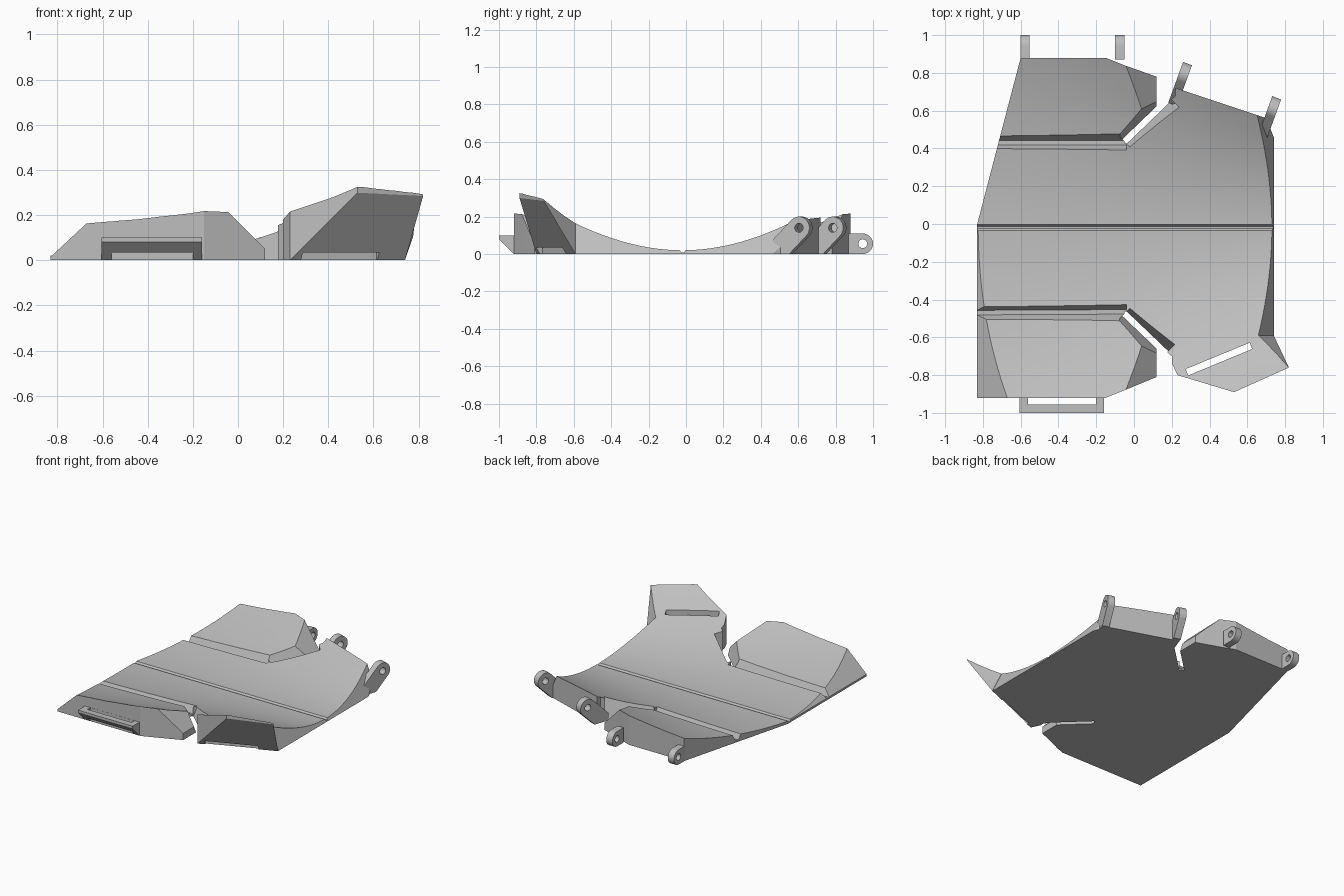
import bpy, bmesh, math
from mathutils import Vector, Matrix

if "Cube" in bpy.data.objects:
    bpy.data.objects.remove(bpy.data.objects["Cube"])

grey = bpy.data.materials.new("plain_grey")
grey.diffuse_color = (0.52, 0.52, 0.52, 1)
grey.use_nodes = True
grey.node_tree.nodes["Principled BSDF"].inputs["Base Color"].default_value = grey.diffuse_color


def add(name, bm):
    bmesh.ops.recalc_face_normals(bm, faces=bm.faces)
    me = bpy.data.meshes.new(name)
    bm.to_mesh(me)
    bm.free()
    me.materials.append(grey)
    ob = bpy.data.objects.new(name, me)
    bpy.context.collection.objects.link(ob)
    return ob


def hull(points):
    """Convex solid used as a cutter."""
    bm = bmesh.new()
    for p in points:
        bm.verts.new(p)
    bmesh.ops.convex_hull(bm, input=bm.verts)
    bmesh.ops.delete(bm, geom=[v for v in bm.verts if not v.link_faces], context='VERTS')
    return add("cutter", bm)


def prism(name, pts, move):
    """Polygon extruded along a vector."""
    bm = bmesh.new()
    f = bm.faces.new([bm.verts.new(p) for p in pts])
    r = bmesh.ops.extrude_face_region(bm, geom=[f])
    bmesh.ops.translate(bm, vec=move, verts=[v for v in r["geom"] if isinstance(v, bmesh.types.BMVert)])
    return add(name, bm)


def cut(ob, cutter, op='DIFFERENCE'):
    cutter.hide_render = True
    m = ob.modifiers.new("cut", 'BOOLEAN')
    m.operation, m.solver, m.object = op, 'EXACT', cutter
    bpy.context.view_layer.update()
    me = bpy.data.meshes.new_from_object(ob.evaluated_get(bpy.context.evaluated_depsgraph_get()))
    ob.modifiers.clear()
    ob.data = me
    bpy.data.objects.remove(cutter)


def height(x, y):
    """Dished top, steeper towards the right."""
    return 0.02 + (0.27 + 0.2 * x + 0.09 * x * x) * (y + 0.02) ** 2


# dished slab
bm = bmesh.new()
bmesh.ops.create_grid(bm, x_segments=10, y_segments=44, size=1.1)
bmesh.ops.triangulate(bm, faces=bm.faces)
for v in bm.verts:
    v.co.z = height(v.co.x, v.co.y)
r = bmesh.ops.extrude_face_region(bm, geom=bm.faces[:])
for v in r["geom"]:
    if isinstance(v, bmesh.types.BMVert):
        v.co.z = -0.2
body = add("shell_body", bm)

# plan outline with the two diagonal slits
outline = [(-.83, -.92), (-.15, -.92), (-.05, -.88), (.12, -.81), (.12, -.66), (-.05, -.49),
           (-.05, -.46), (.17, -.67), (.23, -.80), (.53, -.89), (.82, -.76), (.74, -.59),
           (.74, .46), (.70, .56), (.22, .72), (.22, .68), (-.05, .425), (-.05, .45),
           (.12, .615), (.12, .78), (-.05, .84), (-.15, .88), (-.60, .88), (-.83, 0)]
cut(body, prism("outline", [(x, y, 0) for x, y in outline], (0, 0, 1)), 'INTERSECT')


def groove(a, b, half, floor, slope):
    """Tapered channel between two plan points."""
    a, b = Vector(a), Vector(b)
    d = (b - a).normalized()
    n = Vector((-d.y, d.x))
    pts = []
    for p in (a, b):
        for s in (-1, 1):
            for z in (floor, 0.4):
                q = p + n * s * (half + (z - floor) * slope)
                pts.append((q.x, q.y, z))
    cut(body, hull(pts))


# hinge grooves: centre, then one at each side with its diagonal run
groove((-1, -.018), (1, -.018), .006, .008, .8)
groove((-1, -.47), (-.04, -.465), .012, .012, .5)
groove((-1, .43), (-.04, .43), .012, .012, .5)
groove((-.05, -.475), (.17, -.685), .013, -.01, .35)
groove((-.05, .437), (.19, .668), .013, -.01, .35)

# bevelled inner ends of the left pads
for s in (-1, 1):
    foot = [(-.05, .45 + (0.02 if s < 0 else 0)), (.2, .70), (.2, 1.05), (-.1, 1.05)]
    cut(body, hull([(x, s * y, z) for x, y in foot for z in (.17 - x, .7)]))

# bevelled left edge of the front half
cut(body, hull([(x, y, z) for y in (-1.05, 0)
                for x, z in ((-.9, -.05), (-.6, .229), (-.6, .6), (-.9, .6))]))

# bevelled right edge
cut(body, hull([(x, y, z) for y in (-.59, .8)
                for x, z in ((.745, -.01), (.54, .40), (.9, .40), (.9, -.01))]))

# slanted right side of the raised flap
P, Q, R = Vector((.742, -.59, 0)), Vector((.82, -.76, .29)), Vector((.66, -.59, .165))
Q2, R2 = Q + (Q - P) * .3, R + (R - P) * .5
cut(body, hull([P, Q2, R2] + [p + Vector((.25, .12, .1)) for p in (P, Q2, R2)]))

# undercut front of the raised flap
along, out = Vector((.925, .381, 0)), Vector((.381, -.925, 0))
b1 = Vector((.23, -.80, 0))
cut(body, hull([b1 + along * t + out * n + Vector((0, 0, z)) for t in (-.2, .8)
                for n, z in ((-.076, -.05 / .66 * 1.52), (.30, .4545), (.5, .4545), (.5, -.1))]))

# strap slot through the flap
c = Vector((.45, -.715, 0))
cut(body, hull([c + along * t * .183 + out * n * .018 + Vector((0, 0, z))
                for t in (-1, 1) for n in (-1, 1) for z in (-.1, .6)]))

# strap loop on the front left pad
loop = prism("strap_loop", [(-.605, -.91, .10), (-.605, -1, .10), (-.605, -1, .08),
                            (-.605, -.92, 0), (-.605, -.91, 0)], (.445, 0, 0))
cut(loop, hull([(x, y, z) for x in (-.56, -.2) for y in (-.955, -.921) for z in (-.1, .3)]))


def lug(name, centre, heading, radius, tilted):
    """Round-ended pivot lug, 0.05 thick, with a pin hole."""
    a0, a1 = (135, -45) if tilted else (90, -90)
    arc = [math.radians(a0 + (a1 - a0) * i / 14) for i in range(15)]
    prof = [(radius * math.cos(a), centre[2] + radius * math.sin(a)) for a in arc]
    if tilted:
        prof += [(prof[-1][0] - prof[-1][1], 0), (-.17, 0), (-.17, prof[0][1] - .128)]
    else:
        prof += [(-.075, 0), (-.075, 2 * radius)]
    ob = prism(name, [(-.025, u, z) for u, z in prof], (.05, 0, 0))
    hole = [(-.05, .024 * math.cos(i * math.pi / 10), centre[2] + .024 * math.sin(i * math.pi / 10))
            for i in range(20)]
    cut(ob, prism("pin", hole, (.1, 0, 0)))
    ob.data.transform(Matrix.Translation((centre[0], centre[1], 0))
                      @ Matrix.Rotation(math.radians(heading), 4, 'Z'))
    return ob


# pivot lugs along the back edge
parts = [body, loop,
         lug("left_lug_outer", (-.577, .945, .055), 0, .055, False),
         lug("left_lug_inner", (-.075, .945, .055), 0, .055, False),
         lug("right_lug_inner", (.263, .793, .14), -20, .06, True),
         lug("right_lug_outer", (.735, .612, .14), -20, .06, True)]

for ob in parts:
    bpy.ops.object.select_all(action='DESELECT')
    ob.select_set(True)
    bpy.context.view_layer.objects.active = ob
    bpy.ops.object.shade_smooth_by_angle(angle=math.radians(20))
